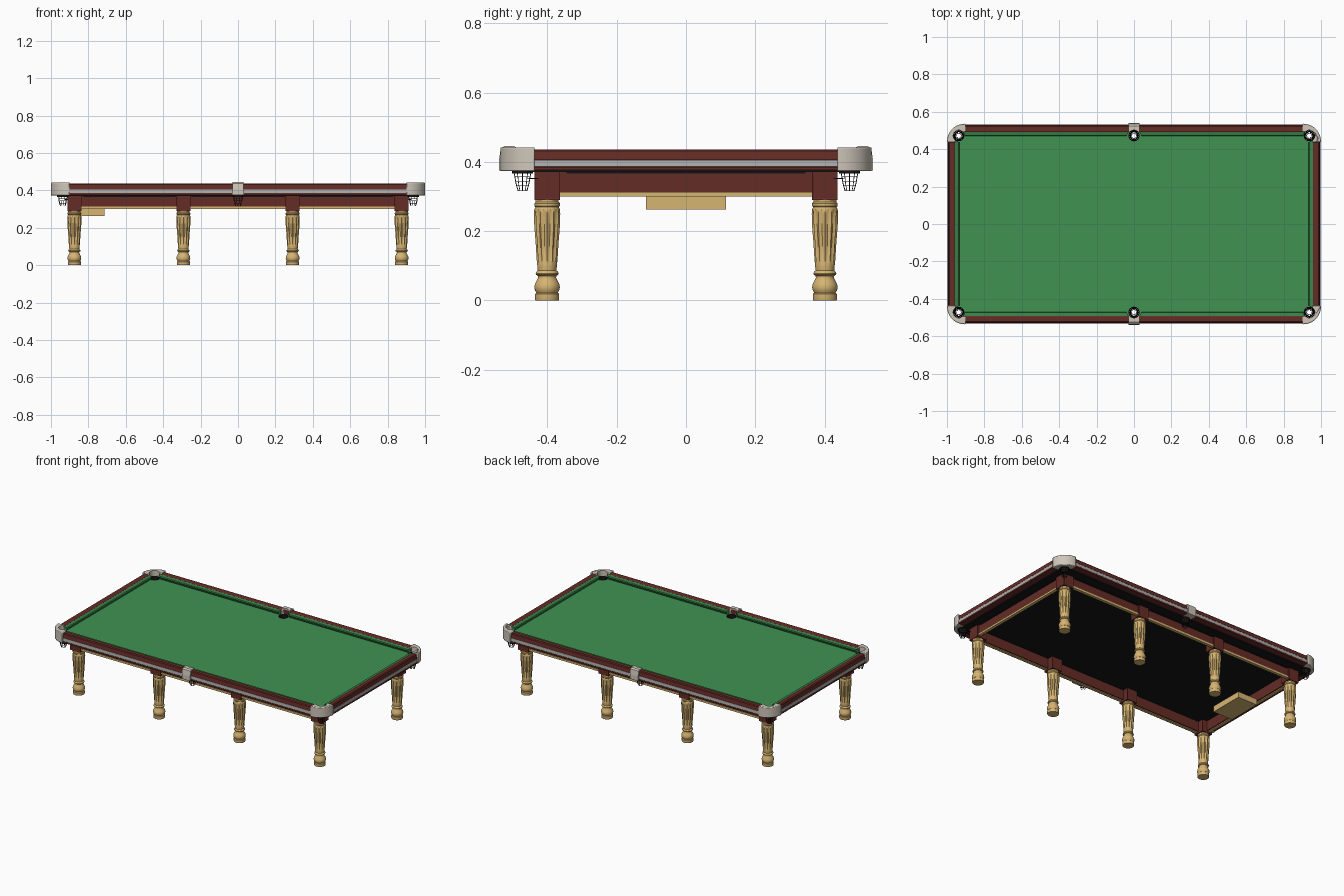
import bpy, bmesh, math

if "Cube" in bpy.data.objects:
    bpy.data.objects.remove(bpy.data.objects["Cube"])


def material(name, rgb):
    m = bpy.data.materials.new(name)
    m.diffuse_color = (*rgb, 1)
    m.use_nodes = True
    m.node_tree.nodes["Principled BSDF"].inputs["Base Color"].default_value = m.diffuse_color
    return m


RED = material("mahogany", (0.13, 0.025, 0.02))
GREEN = material("cloth", (0.05, 0.29, 0.085))
DARKGREEN = material("cushion_cloth", (0.04, 0.23, 0.065))
TAN = material("light_wood", (0.68, 0.46, 0.17))
IVORY = material("casting", (0.62, 0.57, 0.49))
SILVER = material("metal_strip", (0.42, 0.42, 0.42))
BLACK = material("black", (0.007, 0.007, 0.007))

POCKETS = [(sx * 0.937, sy * 0.472) for sx in (-1, 0, 1) for sy in (-1, 1)]
cutter = None


def finish(name, bm, mat, mirror="", cut=False, smooth=False, bevel=0):
    bmesh.ops.recalc_face_normals(bm, faces=bm.faces)
    me = bpy.data.meshes.new(name)
    bm.to_mesh(me)
    bm.free()
    ob = bpy.data.objects.new(name, me)
    bpy.context.collection.objects.link(ob)
    if mat:
        me.materials.append(mat)
    if smooth:
        bpy.ops.object.select_all(action='DESELECT')
        ob.select_set(True)
        bpy.context.view_layer.objects.active = ob
        bpy.ops.object.shade_smooth_by_angle(angle=math.radians(35))
    if bevel:
        b = ob.modifiers.new("bevel", 'BEVEL')
        b.width, b.segments, b.limit_method = bevel, 2, 'ANGLE'
        b.angle_limit = math.radians(50)
    if mirror:
        m = ob.modifiers.new("mirror", 'MIRROR')
        m.use_axis = ("x" in mirror, "y" in mirror, False)
        m.use_mirror_merge = False
    if cut:
        c = ob.modifiers.new("pockets", 'BOOLEAN')
        c.object, c.operation, c.solver = cutter, 'DIFFERENCE', 'EXACT'
    return ob


def prism(name, pts, axis, a, b, mat, miter=0, **kw):
    """Extrude a 2D outline along x, y or z; miter slants the ends."""
    bm = bmesh.new()
    top = max(p[0] for p in pts)
    rows = []
    for end, sign in ((a, -1), (b, 1)):
        row = []
        for u, v in pts:
            t = end + sign * miter * (u - top)
            co = {"x": (t, u, v), "y": (u, t, v), "z": (u, v, t)}[axis]
            row.append(bm.verts.new(co))
        rows.append(row)
        bm.faces.new(row)
    n = len(pts)
    for i in range(n):
        j = (i + 1) % n
        bm.faces.new((rows[0][i], rows[0][j], rows[1][j], rows[1][i]))
    return finish(name, bm, mat, **kw)


def box(name, x, y, z, mat, **kw):
    return prism(name, [(x[0], y[0]), (x[1], y[0]), (x[1], y[1]), (x[0], y[1])],
                 "z", z[0], z[1], mat, **kw)


def lathe(bm, pts, cx, cy, seg, caps=True, flutes=(1,)):
    """Revolve (radius, z, flute strength) around a vertical axis."""
    rows = []
    for r, z, f in pts:
        row = []
        for i in range(seg):
            t = 2 * math.pi * i / seg
            k = r * (1 - f * (1 - flutes[i % len(flutes)]))
            row.append(bm.verts.new((cx + k * math.cos(t), cy + k * math.sin(t), z)))
        rows.append(row)
    for p, q in zip(rows, rows[1:]):
        for i in range(seg):
            j = (i + 1) % seg
            bm.faces.new((p[i], p[j], q[j], q[i]))
    if caps:
        bm.faces.new(rows[0])
        bm.faces.new(rows[-1])


# Pocket cutter
bm = bmesh.new()
for x, y in POCKETS:
    lathe(bm, [(0.03, 0.3, 0), (0.03, 0.5, 0)], x, y, 24)
cutter = finish("pocket_cutter", bm, None)
cutter.hide_render = True
cutter.display_type = 'WIRE'
cutter.hide_set(True)

# Playing bed
box("slate", (-0.955, 0.955), (-0.49, 0.49), (0.37, 0.4), BLACK, cut=True)
box("cloth_bed", (-0.958, 0.958), (-0.493, 0.493), (0.398, 0.406), GREEN, cut=True)

# Rails with metal strips in a groove
rail = [(0.492, 0.376), (0.492, 0.432), (0.498, 0.436), (0.522, 0.436), (0.527, 0.431),
        (0.53, 0.406), (0.523, 0.406), (0.523, 0.385), (0.533, 0.385), (0.533, 0.376)]
strip = [(0.515, 0.386), (0.515, 0.405), (0.53, 0.405), (0.532, 0.386)]
cushion = [(0.495, 0.405), (0.495, 0.432), (0.474, 0.428), (0.470, 0.423), (0.48, 0.405)]
S = 0.464


def shift(pts):
    return [(u + S, v) for u, v in pts]


prism("long_rail", rail, "x", -0.915, 0.915, RED, mirror="y", cut=True)
prism("end_rail", shift(rail), "y", -0.45, 0.45, RED, mirror="x", cut=True)
prism("long_rail_strip", strip, "x", -0.912, 0.912, SILVER, mirror="y")
prism("end_rail_strip", shift(strip), "y", -0.447, 0.447, SILVER, mirror="x")

# Cushions
prism("long_cushion", cushion, "x", 0.028, 0.915, DARKGREEN, miter=0.5, mirror="xy", cut=True)
prism("end_cushion", shift(cushion), "y", -0.45, 0.45, DARKGREEN, miter=0.5, mirror="x", cut=True)

# Corner and middle pocket castings
arc = [(0.905 + 0.095 * math.cos(t), 0.441 + 0.095 * math.sin(t))
       for t in (math.pi / 2 * i / 12 for i in range(13))]
prism("corner_casting", [(0.955, 0.437)] + [(1.0, 0.437)] + arc +
      [(0.9, 0.536), (0.9, 0.492), (0.932, 0.492), (0.955, 0.468)],
      "z", 0.373, 0.442, IVORY, mirror="xy", cut=True, smooth=True, bevel=0.006)
prism("middle_casting", [(0.488, 0.375), (0.488, 0.441), (0.497, 0.445), (0.525, 0.445),
                         (0.535, 0.438), (0.54, 0.405), (0.54, 0.375)],
      "x", -0.03, 0.03, IVORY, mirror="y", cut=True)

# Pocket liners and open nets
bm = bmesh.new()
for x, y in POCKETS:
    lathe(bm, [(0.0298, 0.407, 0), (0.0275, 0.407, 0), (0.0265, 0.366, 0), (0.0298, 0.366, 0),
               (0.0298, 0.407, 0)], x, y, 24, caps=False)
finish("pocket_liners", bm, BLACK, smooth=True)
bm = bmesh.new()
for x, y in POCKETS:
    lathe(bm, [(0.026, 0.37, 0), (0.023, 0.357, 0), (0.021, 0.344, 0), (0.018, 0.331, 0),
               (0.013, 0.316, 0)], x, y, 10, caps=False)
net = finish("pocket_nets", bm, BLACK)
w = net.modifiers.new("wire", 'WIREFRAME')
w.thickness = 0.0025
prism("net_bracket", [(0.9, 0.418), (0.903, 0.415), (0.928, 0.452), (0.925, 0.455)],
      "z", 0.35, 0.354, BLACK, mirror="xy")

# Under frame: aprons with light trim along the bottom
box("long_apron", (-0.875, 0.875), (0.405, 0.426), (0.305, 0.372), RED, mirror="y")
box("end_apron", (0.875, 0.897), (-0.4, 0.4), (0.305, 0.372), RED, mirror="x")
box("long_apron_trim", (-0.87, 0.87), (0.412, 0.431), (0.3, 0.313), TAN, mirror="y")
box("end_apron_trim", (0.882, 0.902), (-0.395, 0.395), (0.3, 0.313), TAN, mirror="x")
box("long_apron_bead", (-0.83, 0.83), (0.42, 0.43), (0.366, 0.371), BLACK, mirror="y")
box("end_apron_bead", (0.89, 0.901), (-0.345, 0.345), (0.366, 0.371), BLACK, mirror="x")

# Legs: panelled block over a turned, fluted column
LEG = [(0.034, 0, 0), (0.035, 0.004, 0), (0.035, 0.018, 0), (0.031, 0.022, 0), (0.035, 0.029, 0),
       (0.037, 0.038, 0), (0.035, 0.048, 0), (0.029, 0.059, 0), (0.026, 0.066, 0),
       (0.027, 0.071, 0), (0.032, 0.074, 0), (0.033, 0.078, 0), (0.031, 0.083, 0),
       (0.027, 0.086, 0), (0.028, 0.096, 0), (0.029, 0.108, 0), (0.030, 0.116, 1),
       (0.033, 0.165, 1), (0.037, 0.215, 1), (0.038, 0.25, 1), (0.037, 0.262, 0),
       (0.034, 0.269, 0), (0.037, 0.273, 0), (0.037, 0.28, 0), (0.033, 0.284, 0), (0.033, 0.295, 0)]
for label, x in (("outer", 0.875), ("inner", 0.292)):
    bm = bmesh.new()
    lathe(bm, LEG, x, 0.401, 48, flutes=(1, 0.9, 0.85, 0.9))
    finish(label + "_legs", bm, TAN, mirror="xy", smooth=True)
    bm = bmesh.new()
    bmesh.ops.create_cube(bm, size=1)
    bmesh.ops.scale(bm, verts=bm.verts, vec=(0.074, 0.074, 0.086))
    bmesh.ops.translate(bm, verts=bm.verts, vec=(x, 0.401, 0.333))
    sides = [f for f in bm.faces if abs(f.normal.z) < 0.5]
    bmesh.ops.inset_individual(bm, faces=sides, thickness=0.007, depth=-0.002)
    finish(label + "_leg_blocks", bm, RED, mirror="xy")

# Ball box hung below one end
box("ball_box", (-0.858, -0.714), (-0.115, 0.115), (0.262, 0.301), TAN)
